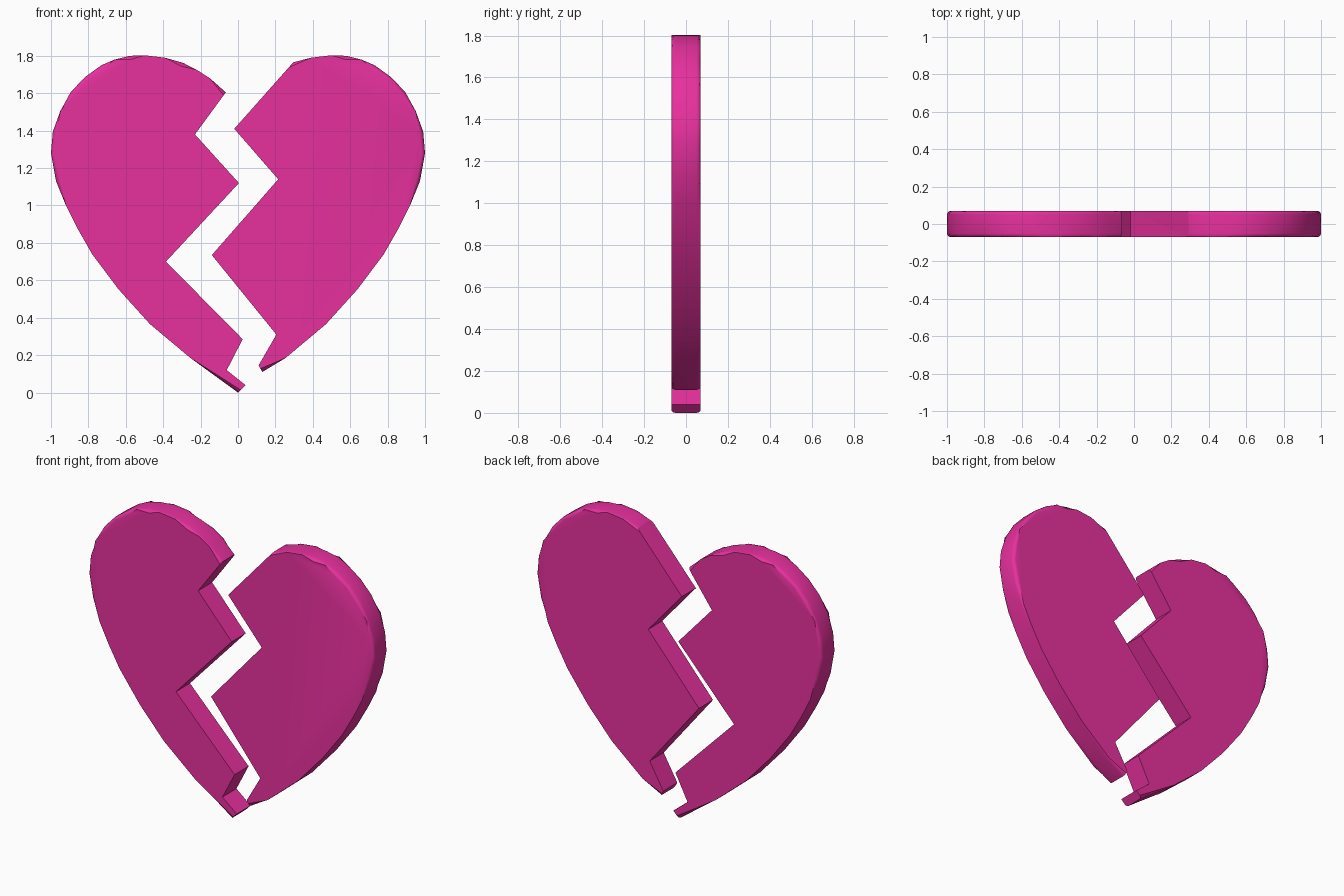
import bpy, bmesh, math

if "Cube" in bpy.data.objects:
    bpy.data.objects.remove(bpy.data.objects["Cube"])

HALF_DEPTH = 0.07
BEVEL = 0.02

pink = bpy.data.materials.new("pink")
pink.diffuse_color = (0.8, 0.03, 0.34, 1)
pink.use_nodes = True
pink.node_tree.nodes["Principled BSDF"].inputs["Base Color"].default_value = pink.diffuse_color

# Rounded outline of one lobe (x measured away from the centre), top to tip
LOBE = [(0.39, 1.79), (0.5, 1.803), (0.58, 1.80), (0.66, 1.78), (0.73, 1.75),
        (0.82, 1.685), (0.895, 1.605), (0.95, 1.505), (0.99, 1.395), (1.0, 1.28),
        (0.973, 1.13), (0.92, 1.0), (0.86, 0.88), (0.78, 0.74), (0.64, 0.553),
        (0.47, 0.365), (0.255, 0.185)]

# Left half: rounded outline, then the zigzag crack
left_outer = [(-0.065, 1.605), (-0.15, 1.68), (-0.22, 1.725), (-0.295, 1.763)]
left_outer += [(-x, z) for x, z in LOBE] + [(0.0, 0.0)]
left_crack = [(0.04, 0.04), (-0.06, 0.12), (0.025, 0.285), (-0.385, 0.70),
              (0.005, 1.12), (-0.23, 1.38)]

# Right half
right_outer = [(0.295, 1.765)] + LOBE + [(0.13, 0.11)]
right_crack = [(0.11, 0.145), (0.205, 0.31), (-0.14, 0.735), (0.215, 1.14),
               (-0.02, 1.41)]


def heart_half(name, outer, crack):
    """Extruded half with rounded outer rim and sharp crack edges."""
    bm = bmesh.new()
    pts = outer + crack
    n = len(pts)
    front = [bm.verts.new((x, -HALF_DEPTH, z)) for x, z in pts]
    back = [bm.verts.new((x, HALF_DEPTH, z)) for x, z in pts]
    bm.faces.new(front)
    bm.faces.new(back[::-1])
    for i in range(n):
        j = (i + 1) % n
        bm.faces.new((front[i], back[i], back[j], front[j]))
    rim = [bm.edges.get((ring[i], ring[i + 1]))
           for ring in (front, back) for i in range(len(outer) - 1)]
    bmesh.ops.bevel(bm, geom=rim, offset=BEVEL, segments=3, profile=0.5,
                    affect='EDGES')
    bmesh.ops.recalc_face_normals(bm, faces=bm.faces)
    mesh = bpy.data.meshes.new(name)
    bm.to_mesh(mesh)
    bm.free()
    mesh.materials.append(pink)
    obj = bpy.data.objects.new(name, mesh)
    bpy.context.collection.objects.link(obj)
    bpy.ops.object.select_all(action='DESELECT')
    obj.select_set(True)
    bpy.context.view_layer.objects.active = obj
    bpy.ops.object.shade_smooth_by_angle(angle=math.radians(35))
    return obj


heart_half("heart_left_half", left_outer, left_crack)
heart_half("heart_right_half", right_outer, right_crack)
